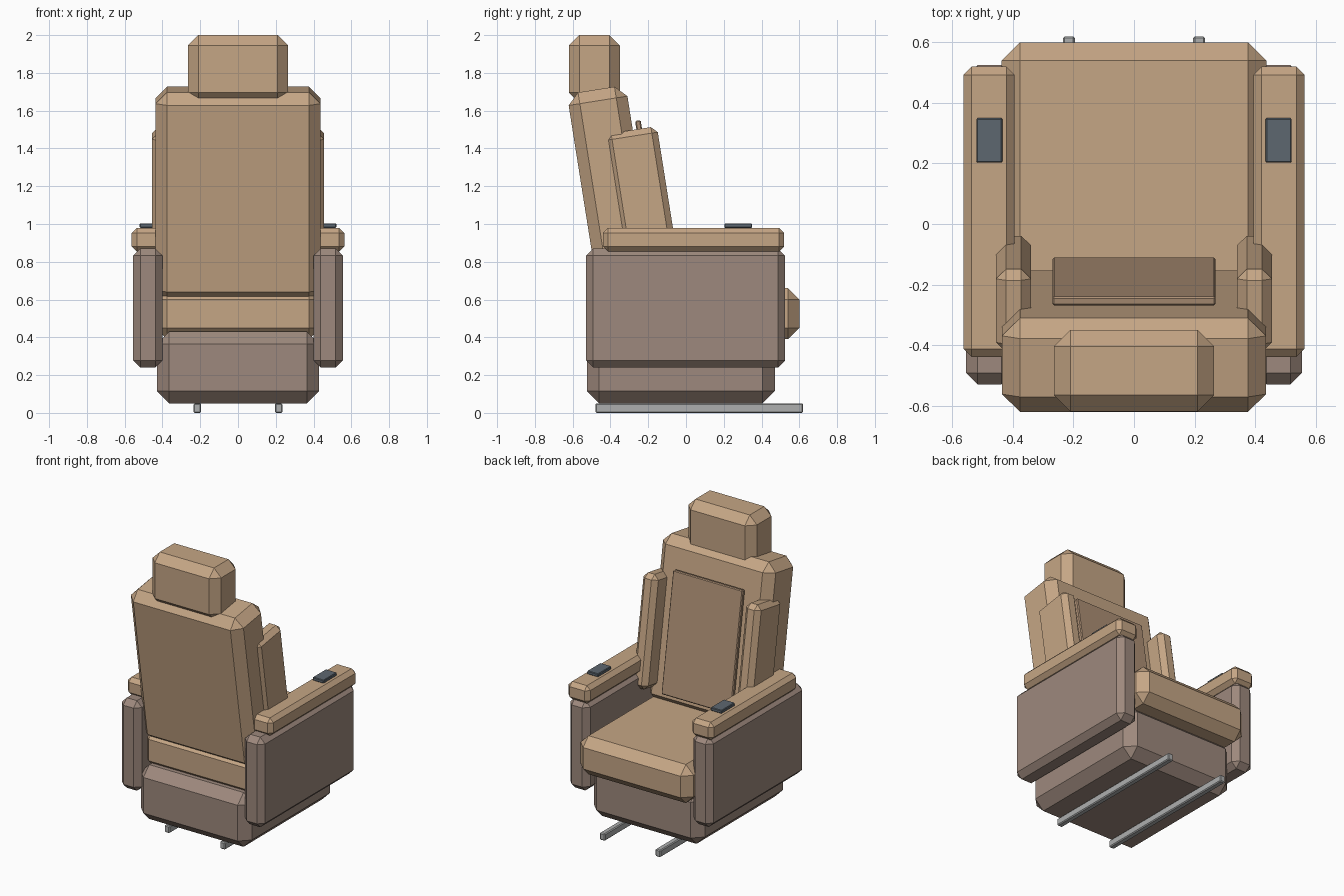
import bpy, bmesh, math
from mathutils import Matrix, Vector

if "Cube" in bpy.data.objects:
    bpy.data.objects.remove(bpy.data.objects["Cube"])

TILT = math.radians(9)  # backward lean of the backrest parts


def material(name, rgb):
    m = bpy.data.materials.new(name)
    m.diffuse_color = (*rgb, 1)
    m.use_nodes = True
    m.node_tree.nodes["Principled BSDF"].inputs["Base Color"].default_value = m.diffuse_color
    return m


TAN = material("tan_leather", (0.56, 0.38, 0.235))
PANEL = material("panel_leather", (0.42, 0.28, 0.18))
SHELL = material("shell_taupe", (0.34, 0.25, 0.205))
DARK = material("control_slate", (0.11, 0.135, 0.16))
SEAM = material("seam_dark", (0.07, 0.05, 0.04))
METAL = material("rail_metal", (0.42, 0.43, 0.43))


def box(name, center, size, chamfer, mat, tilt=0.0):
    """Box with single-segment chamfered edges, leaned back about x."""
    bm = bmesh.new()
    bmesh.ops.create_cube(bm, size=1)
    bmesh.ops.scale(bm, vec=Vector(size), verts=bm.verts)
    if chamfer:
        bmesh.ops.bevel(bm, geom=bm.edges[:], offset=chamfer, segments=1,
                        profile=0.5, affect='EDGES')
    bmesh.ops.transform(bm, verts=bm.verts,
                        matrix=Matrix.Translation(center) @ Matrix.Rotation(tilt, 4, 'X'))
    me = bpy.data.meshes.new(name)
    bm.to_mesh(me)
    bm.free()
    me.materials.append(mat)
    ob = bpy.data.objects.new(name, me)
    bpy.context.collection.objects.link(ob)
    return ob


def span(name, lo, hi, chamfer, mat):
    """Upright chamfered box given by its two extreme corners."""
    lo, hi = Vector(lo), Vector(hi)
    return box(name, (lo + hi) / 2, hi - lo, chamfer, mat)


def pair(name, lo, hi, chamfer, mat):
    """Mirrored left and right copies of an upright box."""
    span(name + "_right", lo, hi, chamfer, mat)
    span(name + "_left", (-hi[0], lo[1], lo[2]), (-lo[0], hi[1], hi[2]), chamfer, mat)


# Floor rails and base
pair("floor_rail", (0.195, -0.48, 0.0), (0.235, 0.62, 0.05), 0.006, METAL)
span("base", (-0.43, -0.525, 0.05), (0.43, 0.47, 0.43), 0.065, SHELL)

# Side shells, armrests and control pads
pair("side_panel", (0.40, -0.53, 0.24), (0.555, 0.525, 0.87), 0.038, SHELL)
pair("armrest", (0.395, -0.44, 0.855), (0.563, 0.52, 0.98), 0.027, TAN)
pair("control_pad", (0.435, 0.203, 0.98), (0.521, 0.35, 1.003), 0.004, DARK)

# Seat cushion, backrest and headrest
span("seat_cushion", (-0.437, -0.45, 0.39), (0.437, 0.60, 0.66), 0.06, TAN)
box("backrest", (0, -0.3875, 1.1585), (0.872, 0.315, 1.12), 0.06, TAN, TILT)
span("headrest", (-0.265, -0.62, 1.64), (0.265, -0.35, 2.0), 0.055, TAN)

# Side bolsters on the backrest
for side, s in (("right", 1), ("left", -1)):
    box("side_bolster_" + side, (s * 0.398, -0.231, 1.116), (0.115, 0.277, 0.77),
        0.032, TAN, TILT)

# Back panel with two vertical seams
box("back_panel", (0, -0.19, 1.138), (0.54, 0.03, 0.83), 0.006, PANEL, TILT)
for side, s in (("right", 1), ("left", -1)):
    box("panel_seam_" + side, (s * 0.147, -0.174, 1.10), (0.008, 0.008, 0.66),
        0, SEAM, TILT)
